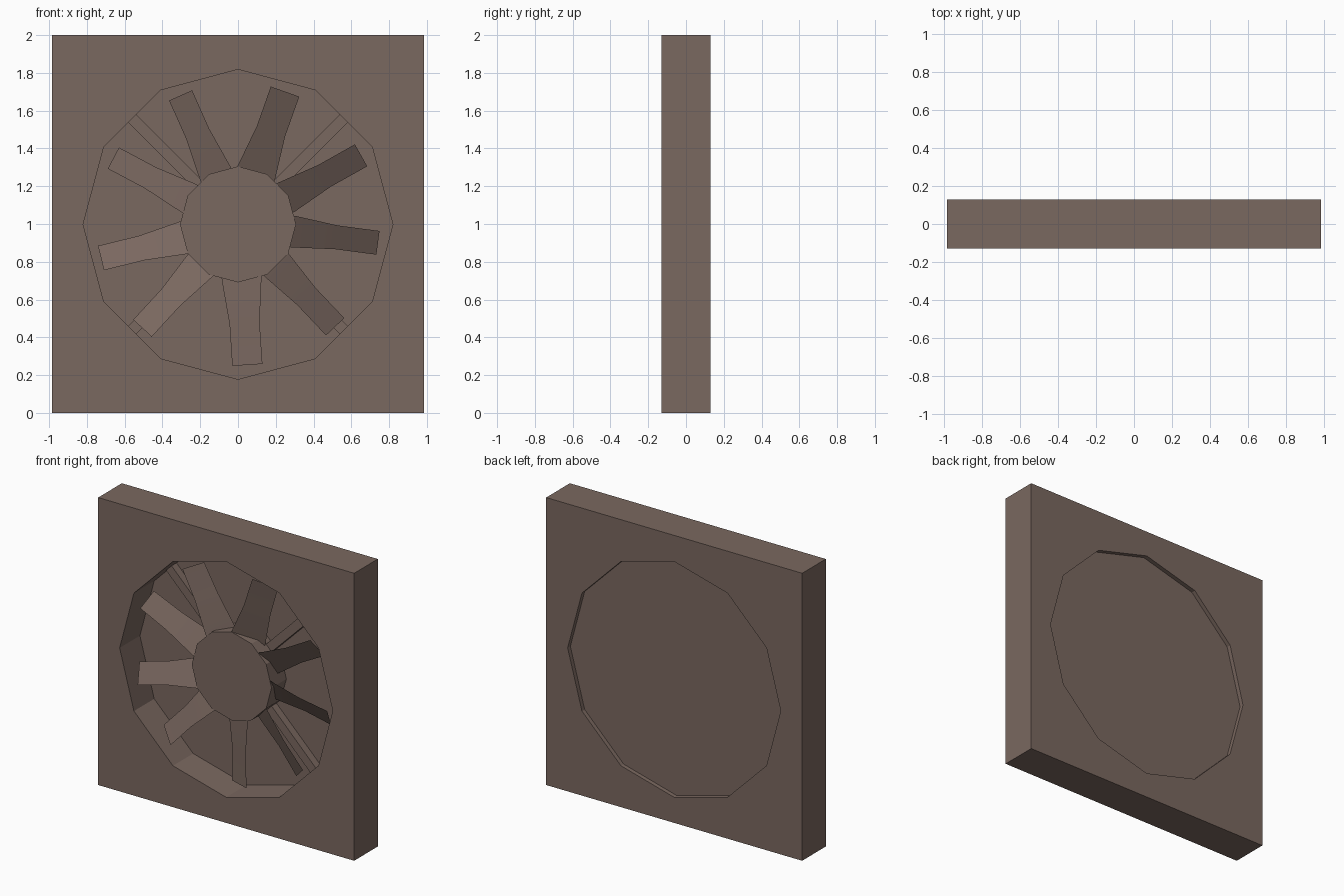
import bpy, bmesh, math
from mathutils import Matrix

if "Cube" in bpy.data.objects:
    bpy.data.objects.remove(bpy.data.objects["Cube"])

CZ = 0.998  # height of the fan axis

mat = bpy.data.materials.new("dull_brown")
mat.diffuse_color = (0.195, 0.138, 0.116, 1)
mat.use_nodes = True
mat.node_tree.nodes["Principled BSDF"].inputs["Base Color"].default_value = mat.diffuse_color


def finish(name, bm, recalc=True):
    if recalc:
        bmesh.ops.recalc_face_normals(bm, faces=bm.faces[:])
    me = bpy.data.meshes.new(name)
    bm.to_mesh(me)
    bm.free()
    me.materials.append(mat)
    ob = bpy.data.objects.new(name, me)
    bpy.context.collection.objects.link(ob)
    return ob


def ring(radius, y, n=12):
    return [(radius * math.cos(2 * math.pi * i / n), y,
             CZ + radius * math.sin(2 * math.pi * i / n)) for i in range(n)]


def prism(name, radius, y0, y1):
    bm = bmesh.new()
    f = bm.faces.new([bm.verts.new(p) for p in ring(radius, y0)])
    geo = bmesh.ops.extrude_face_region(bm, geom=[f], use_keep_orig=True)["geom"]
    bmesh.ops.translate(bm, vec=(0, y1 - y0, 0),
                        verts=[g for g in geo if isinstance(g, bmesh.types.BMVert)])
    return finish(name, bm)


# Square frame with a twelve-sided opening
bm = bmesh.new()
square = [(-0.985, -0.13, 0), (0.985, -0.13, 0), (0.985, -0.13, 2), (-0.985, -0.13, 2)]
edges = []
for loop in (square, ring(0.82, -0.13)):
    vs = [bm.verts.new(p) for p in loop]
    edges += [bm.edges.new((vs[i], vs[(i + 1) % len(vs)])) for i in range(len(vs))]
bmesh.ops.triangle_fill(bm, edges=edges, use_beauty=True)
geo = bmesh.ops.extrude_face_region(bm, geom=bm.faces[:], use_keep_orig=True)["geom"]
bmesh.ops.translate(bm, vec=(0, 0.26, 0),
                    verts=[g for g in geo if isinstance(g, bmesh.types.BMVert)])
finish("frame", bm)

# Recessed back plate and central hub
prism("back_plate", 0.82, 0.093, 0.10)
prism("hub", 0.307, -0.07, 0.095)

# Diagonal support struts
for k in range(4):
    bm = bmesh.new()
    bmesh.ops.create_cube(bm, size=1)
    bmesh.ops.scale(bm, vec=(0.53, 0.055, 0.06), verts=bm.verts)
    bmesh.ops.translate(bm, vec=(0.535, 0.067, 0), verts=bm.verts)
    turn = Matrix.Rotation(math.radians(45 + 90 * k), 4, 'Y')
    bmesh.ops.transform(bm, matrix=Matrix.Translation((0, 0, CZ)) @ turn, verts=bm.verts)
    finish("strut_%d" % (k + 1), bm)

# Pitched blades: (angle, width factor); sections: radius, half angle, y of both edges
blades = [(70.5, 1.2), (29.3, 1), (-7.5, 0.95), (-46.5, 1), (-86.2, 1.2),
          (-132.6, 1), (-166.2, 1), (-208, 0.95), (-246, 1)]
sections = [(0.27, 19, -0.065, 0.025), (0.31, 16.5, -0.07, 0.02),
            (0.53, 7.2, -0.08, 0.0), (0.75, 5.1, -0.09, -0.024)]
for k, (ang, w) in enumerate(blades):
    bm = bmesh.new()
    rows = []
    for r, half, y_ccw, y_cw in sections:
        row = []
        for s, y in ((1, y_ccw), (-1, y_cw)):
            a = math.radians(ang + s * half * w)
            row.append(bm.verts.new((r * math.cos(a), y, CZ + r * math.sin(a))))
        rows.append(row)
    for (a, b), (c, d) in zip(rows, rows[1:]):
        f = bm.faces.new((a, b, d, c))
        f.normal_update()
        if f.normal.y > 0:
            f.normal_flip()
        f.smooth = True
    finish("blade_%d" % (k + 1), bm, recalc=False)
